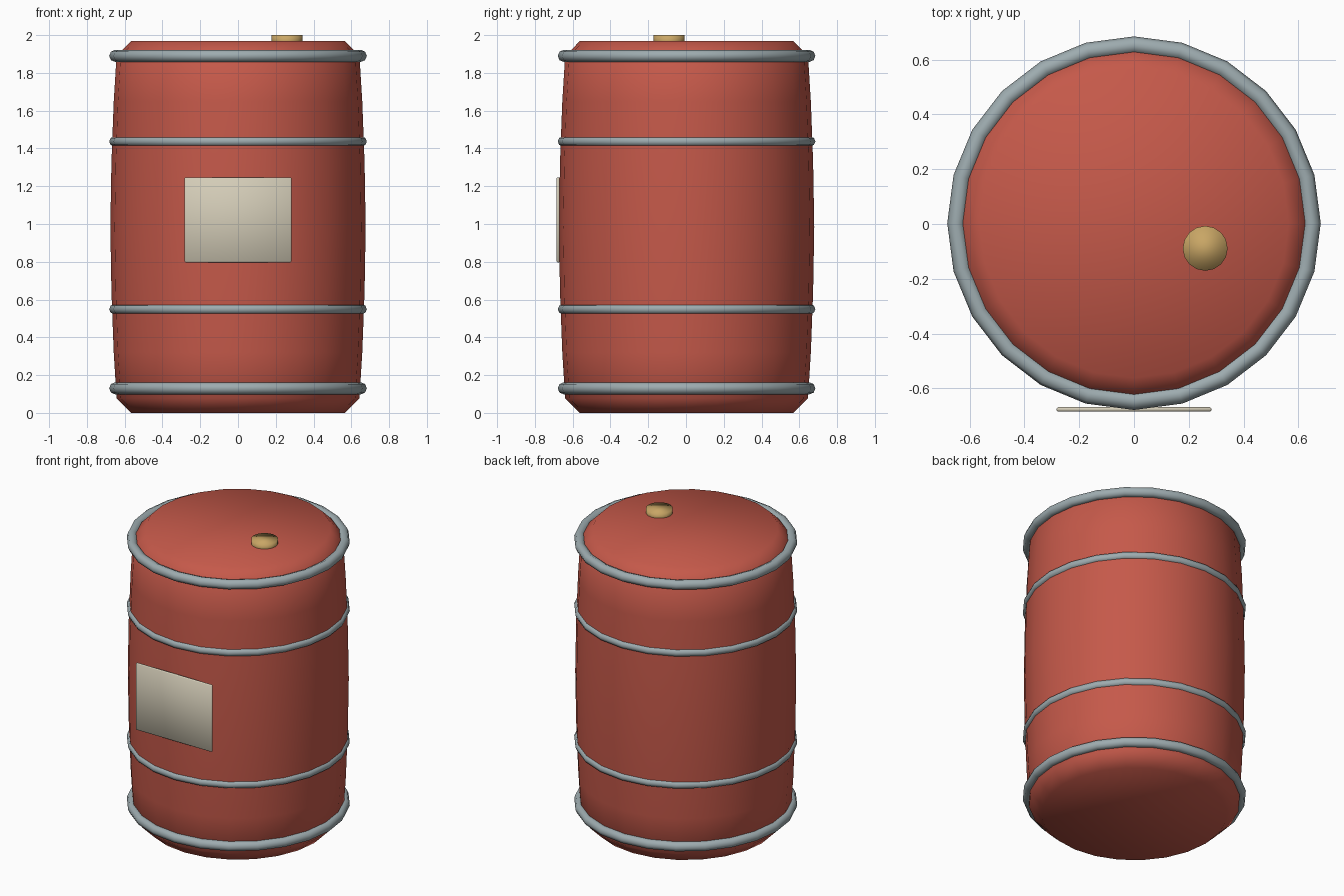
import bpy, bmesh, math

if "Cube" in bpy.data.objects:
    bpy.data.objects.remove(bpy.data.objects["Cube"])

CY = 0.003  # barrel axis, shifted slightly because of the front label


def material(name, rgb):
    m = bpy.data.materials.new(name)
    m.diffuse_color = (*rgb, 1)
    m.use_nodes = True
    m.node_tree.nodes["Principled BSDF"].inputs["Base Color"].default_value = m.diffuse_color
    return m


RED = material("barrel red", (0.56, 0.10, 0.068))
STEEL = material("hoop steel", (0.34, 0.41, 0.43))
CREAM = material("label cream", (0.66, 0.61, 0.48))
BRASS = material("bung brass", (0.58, 0.38, 0.13))


def finish(obj, name, mat):
    obj.name = name
    obj.data.materials.append(mat)
    for p in obj.data.polygons:
        p.use_smooth = True
    return obj


# Barrel body: bulging profile turned in 24 sides, closed with flat caps
profile = [(0.565, 0), (0.643, 0.078), (0.658, 0.32), (0.670, 0.64), (0.676, 0.984),
           (0.670, 1.328), (0.658, 1.648), (0.643, 1.89), (0.565, 1.968)]
N = 24
bm = bmesh.new()
rings = [[bm.verts.new((r * math.cos(2 * math.pi * i / N),
                        r * math.sin(2 * math.pi * i / N) + CY, z)) for i in range(N)]
         for r, z in profile]
for a, b in zip(rings, rings[1:]):
    for i in range(N):
        j = (i + 1) % N
        bm.faces.new((a[i], a[j], b[j], b[i]))
bm.faces.new(rings[0][::-1])
bm.faces.new(rings[-1])
mesh = bpy.data.meshes.new("barrel_body")
bm.to_mesh(mesh)
bm.free()
body = bpy.data.objects.new("barrel_body", mesh)
bpy.context.collection.objects.link(body)
finish(body, "barrel_body", RED)

# Steel hoops: thicker at the rims, thinner on the body
for name, z, r in (("bottom_rim", 0.13, 0.032), ("lower_hoop", 0.549, 0.026),
                   ("upper_hoop", 1.437, 0.026), ("top_rim", 1.89, 0.032)):
    bpy.ops.mesh.primitive_torus_add(major_radius=0.682 - r, minor_radius=r,
                                     major_segments=N, minor_segments=8,
                                     location=(0, CY, z))
    finish(bpy.context.object, name, STEEL)

# Bung on the lid
bpy.ops.mesh.primitive_cylinder_add(vertices=16, radius=0.082, depth=0.06,
                                    location=(0.26, -0.089, 1.97))
finish(bpy.context.object, "bung", BRASS)

# Label plate on the front
bpy.ops.mesh.primitive_cube_add(size=1, location=(0, -0.677, 1.022))
label = bpy.context.object
label.scale = (0.566, 0.016, 0.45)
bpy.ops.object.transform_apply(location=False, rotation=False, scale=True)
bev = label.modifiers.new("soft edge", 'BEVEL')
bev.width = 0.005
bev.segments = 1
finish(label, "front_label", CREAM)
